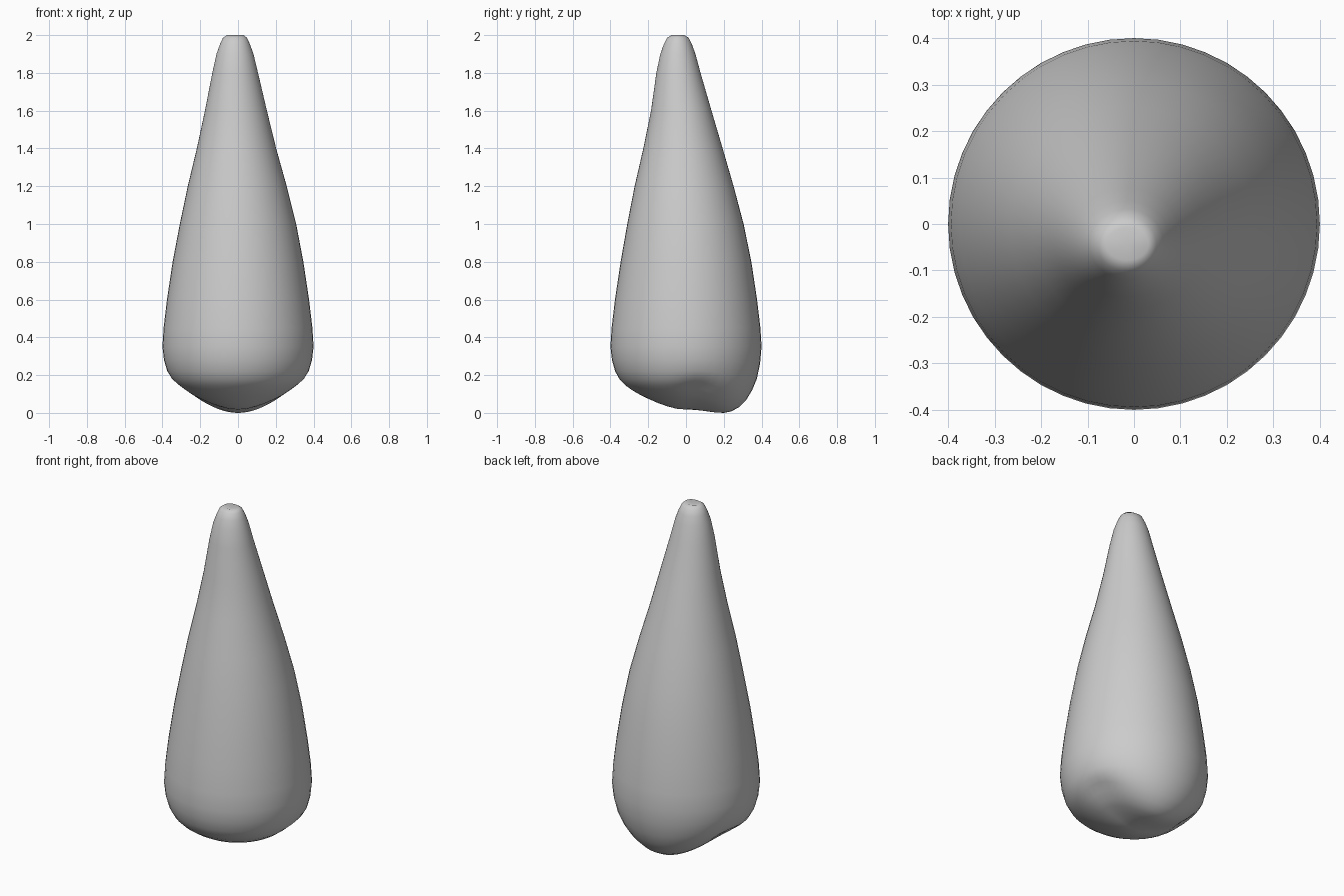
import bpy, bmesh, math

if "Cube" in bpy.data.objects:
    bpy.data.objects.remove(bpy.data.objects["Cube"])

N = 48  # segments around the body

# underside: radius, plain height, height on the back heel
UNDER = [(0.05, 0.022, 0.016), (0.10, 0.035, 0.010), (0.15, 0.053, 0.003),
         (0.20, 0.075, 0.0), (0.24, 0.094, 0.008), (0.28, 0.117, 0.03),
         (0.32, 0.145, 0.07), (0.35, 0.175, 0.12), (0.375, 0.22, 0.18),
         (0.392, 0.28, 0.26)]
# sides and tip: height, radius in x, radius in y, centre x, centre y
SIDE = [(0.35, 0.40, 0.40, 0, 0), (0.45, 0.394, 0.394, 0, 0),
        (0.6, 0.376, 0.376, 0, 0), (0.8, 0.346, 0.346, 0, 0),
        (1.0, 0.308, 0.308, 0, -0.003), (1.2, 0.262, 0.262, -0.004, -0.01),
        (1.4, 0.210, 0.210, -0.008, -0.016), (1.6, 0.164, 0.160, -0.011, -0.025),
        (1.8, 0.121, 0.117, -0.015, -0.040), (1.9, 0.098, 0.093, -0.016, -0.043),
        (1.95, 0.080, 0.075, -0.016, -0.043), (1.985, 0.064, 0.058, -0.016, -0.043),
        (2.0, 0.045, 0.035, -0.014, -0.043)]


def under_ring(r, plain, heel):
    pts = []
    for i in range(N):
        a = 2 * math.pi * i / N
        w = max(0.0, math.sin(a)) ** 2
        z = plain * (1 - w) + heel * w
        # shallow hollow on each flank beside the heel
        for centre in (0.25, math.pi - 0.25):
            d = math.atan2(math.sin(a - centre), math.cos(a - centre))
            z += 0.022 * math.exp(-(d / 0.35) ** 2 - ((r - 0.31) / 0.05) ** 2)
        pts.append((r * math.cos(a), r * math.sin(a), z))
    return pts


def side_ring(z, rx, ry, cx, cy):
    return [(cx + rx * math.cos(2 * math.pi * i / N),
             cy + ry * math.sin(2 * math.pi * i / N), z) for i in range(N)]


# loft the rings into one closed body
bm = bmesh.new()
rings = [[bm.verts.new(p) for p in pts] for pts in
         [under_ring(*u) for u in UNDER] + [side_ring(*s) for s in SIDE]]
for lo, hi in zip(rings, rings[1:]):
    for i in range(N):
        j = (i + 1) % N
        bm.faces.new((lo[i], lo[j], hi[j], hi[i]))
bottom = bm.verts.new((0, 0, 0.018))
tip = bm.verts.new((-0.014, -0.043, 1.99))
for i in range(N):
    j = (i + 1) % N
    bm.faces.new((bottom, rings[0][j], rings[0][i]))
    bm.faces.new((tip, rings[-1][i], rings[-1][j]))
bmesh.ops.recalc_face_normals(bm, faces=bm.faces)
for f in bm.faces:
    f.smooth = True
mesh = bpy.data.meshes.new("tapered_body")
bm.to_mesh(mesh)
bm.free()
body = bpy.data.objects.new("tapered_body", mesh)
bpy.context.collection.objects.link(body)
